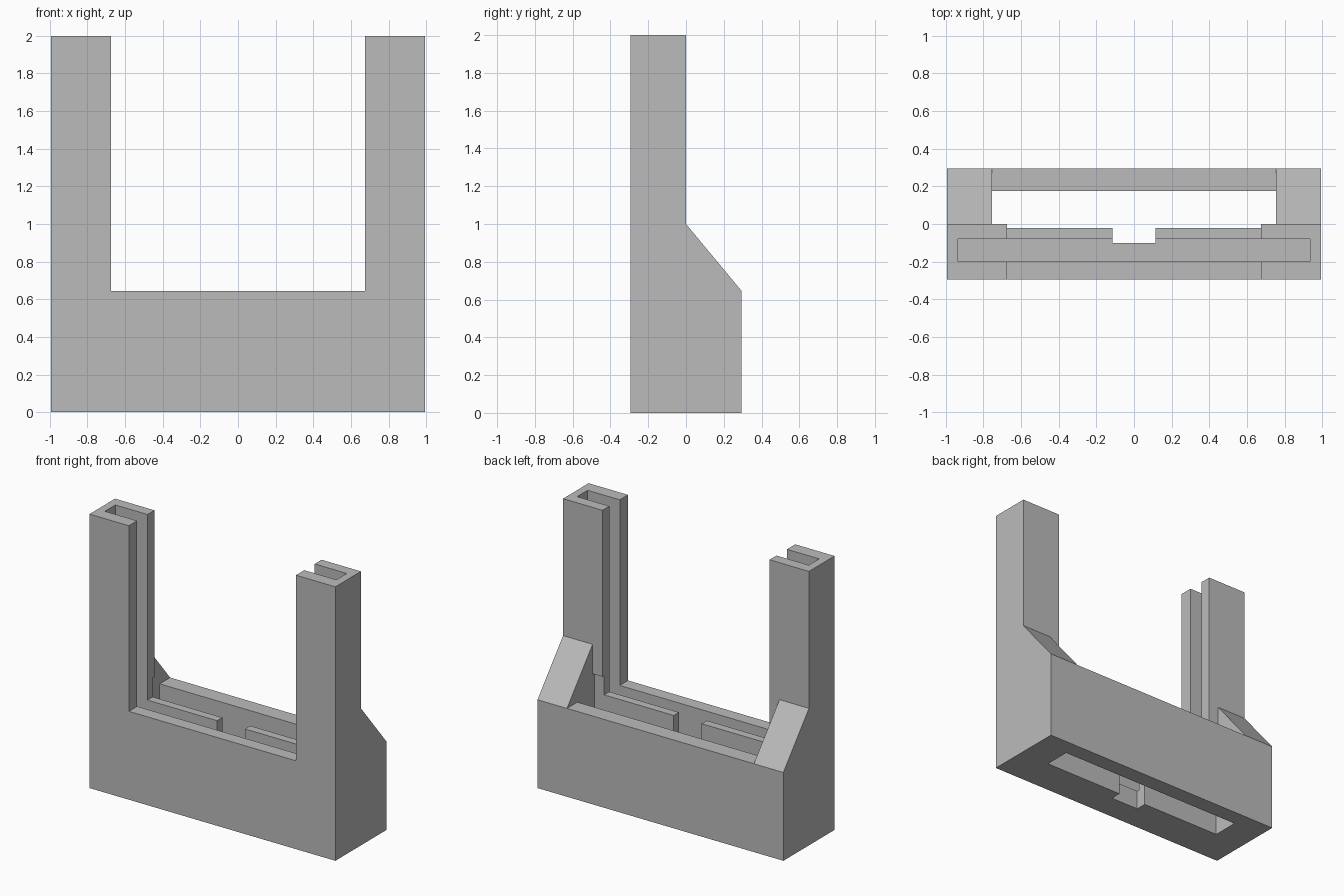
import bpy
import bmesh

cube = bpy.data.objects.get("Cube")
if cube:
    bpy.data.objects.remove(cube, do_unlink=True)

WIDTH = 0.993      # half width of the body
BASE_TOP = 0.645

grey = bpy.data.materials.new("plain grey")
grey.use_nodes = True
grey.diffuse_color = (0.5, 0.5, 0.5, 1)
grey.node_tree.nodes["Principled BSDF"].inputs["Base Color"].default_value = (0.5, 0.5, 0.5, 1)


def prism(name, profile, half_width):
    """Extrude a y-z profile symmetrically along x."""
    bm = bmesh.new()
    face = bm.faces.new([bm.verts.new((-half_width, y, z)) for y, z in profile])
    result = bmesh.ops.extrude_face_region(bm, geom=[face])
    verts = [v for v in result["geom"] if isinstance(v, bmesh.types.BMVert)]
    bmesh.ops.translate(bm, vec=(2 * half_width, 0, 0), verts=verts)
    bmesh.ops.recalc_face_normals(bm, faces=bm.faces)
    mesh = bpy.data.meshes.new(name)
    bm.to_mesh(mesh)
    bm.free()
    obj = bpy.data.objects.new(name, mesh)
    bpy.context.collection.objects.link(obj)
    mesh.materials.append(grey)
    return obj


def cut(body, name, half_width, y0, y1, z0, z1):
    """Remove a centred box from the body."""
    cutter = prism(name, [(y0, z0), (y1, z0), (y1, z1), (y0, z1)], half_width)
    cutter.hide_render = True
    mod = body.modifiers.new(name, "BOOLEAN")
    mod.operation = "DIFFERENCE"
    mod.solver = "EXACT"
    mod.object = cutter
    bpy.context.view_layer.objects.active = body
    bpy.ops.object.modifier_apply(modifier=mod.name)
    bpy.data.objects.remove(cutter, do_unlink=True)


# Side silhouette: base, sloped rear brace and upright post
holder = prism("slotted_holder", [
    (-0.295, 0), (0.295, 0), (0.295, BASE_TOP),
    (0, 1.0), (0, 2.0), (-0.295, 2.0)], WIDTH)

# Open space between the posts, then between the rear braces
cut(holder, "post_gap", 0.675, -0.5, 0.5, BASE_TOP, 2.5)
cut(holder, "brace_gap", 0.755, 0, 0.5, BASE_TOP, 2.5)

# Rear well, open through the bottom and rising a little behind the posts
cut(holder, "rear_well", 0.755, -0.02, 0.175, -0.5, 0.785)

# Panel slot running down both posts and along the base
cut(holder, "panel_slot", 0.935, -0.2, -0.08, 0.14, 2.5)

# Central passage through the dividing wall
cut(holder, "divider_notch", 0.113, -0.1, 0.05, -0.5, 0.9)
